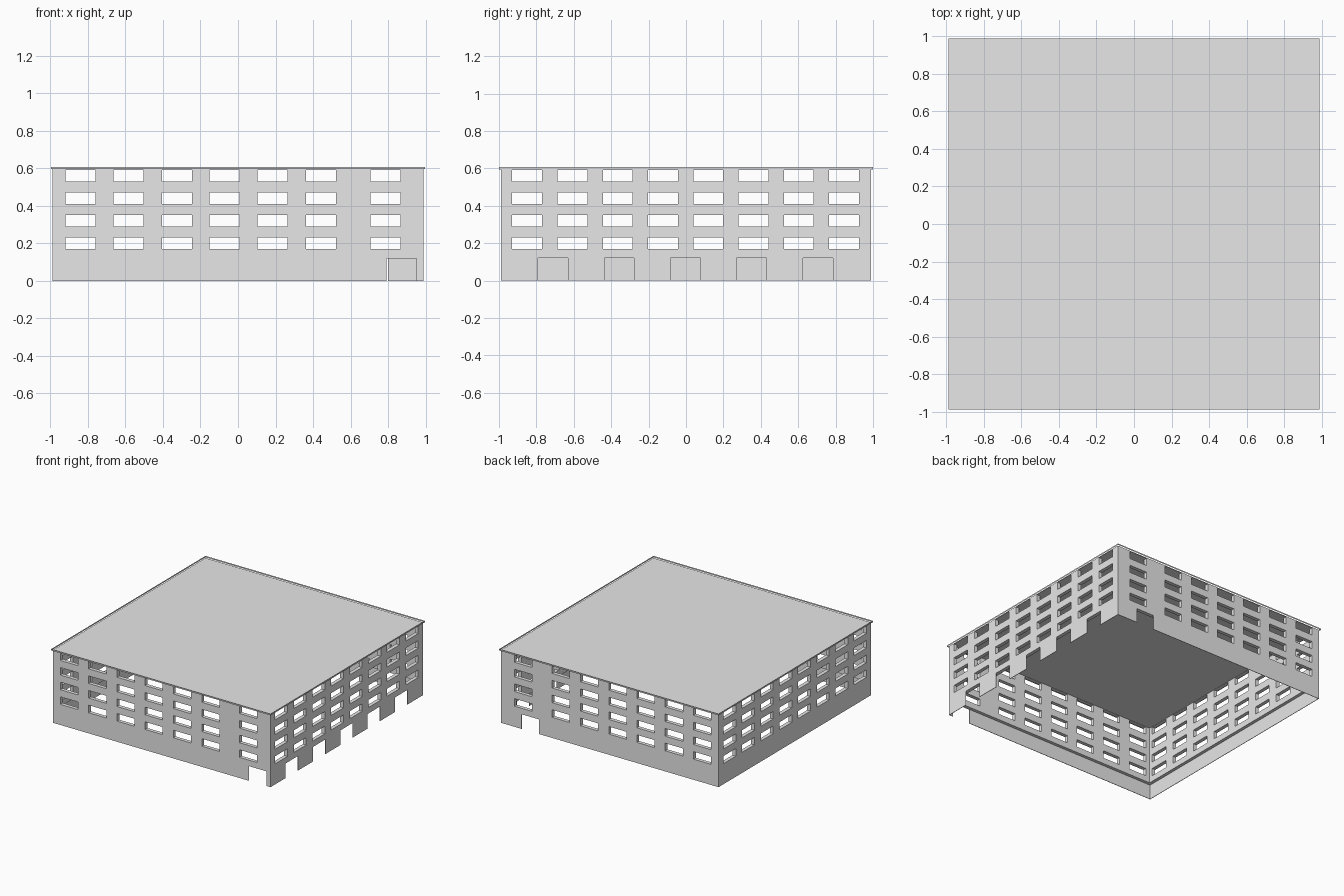
import bpy
import bmesh
from math import pi
from mathutils import Matrix

if "Cube" in bpy.data.objects:
    bpy.data.objects.remove(bpy.data.objects["Cube"])

# One plain grey for the whole building
grey = bpy.data.materials.new("concrete_grey")
grey.use_nodes = True
colour = (0.8, 0.8, 0.8, 1)
grey.diffuse_color = colour
grey.node_tree.nodes["Principled BSDF"].inputs["Base Color"].default_value = colour

HALF_X, HALF_Y = 0.987, 0.988      # outer wall faces
FLOOR, TOP = 0.12, 0.596           # top of ground storey, top of walls
THICK, THIN = 0.03, 0.004          # upper and ground wall thickness
OPENING = 0.16                     # width of every window and door


def finish(bm, name):
    bmesh.ops.recalc_face_normals(bm, faces=bm.faces)
    mesh = bpy.data.meshes.new(name)
    bm.to_mesh(mesh)
    bm.free()
    mesh.materials.append(grey)
    obj = bpy.data.objects.new(name, mesh)
    bpy.context.collection.objects.link(obj)
    return obj


def panel(name, side, half, dist, bottom, top, thick, centres, rows):
    """Wall panel with a grid of openings; its outer face is dist from the centre."""
    spans = [(c - OPENING / 2, c + OPENING / 2) for c in centres]
    us = sorted([-half, half] + [u for s in spans for u in s])
    vs = sorted({bottom, top} | {v for r in rows for v in r})
    bm = bmesh.new()
    for u0, u1 in zip(us, us[1:]):
        for v0, v1 in zip(vs, vs[1:]):
            if (u0, u1) in spans and (v0, v1) in rows:
                continue
            corners = ((u0, v0), (u1, v0), (u1, v1), (u0, v1))
            bm.faces.new([bm.verts.new((u, -dist, v)) for u, v in corners])
    bmesh.ops.remove_doubles(bm, verts=bm.verts, dist=1e-5)
    grown = bmesh.ops.extrude_face_region(bm, geom=bm.faces[:], use_keep_orig=True)
    moved = [g for g in grown["geom"] if isinstance(g, bmesh.types.BMVert)]
    bmesh.ops.translate(bm, verts=moved, vec=(0, thick, 0))
    bm.transform(Matrix.Rotation(side * pi / 2, 4, "Z"))
    finish(bm, name)


def box(name, x, y, bottom, top):
    bm = bmesh.new()
    bmesh.ops.create_cube(bm, size=1, matrix=Matrix.Translation((0, 0, (bottom + top) / 2))
                          @ Matrix.Diagonal((2 * x, 2 * y, top - bottom, 1)))
    return finish(bm, name)


# Openings, measured along the model's x or y axis
window_rows = [(0.169 + 0.12 * i, 0.231 + 0.12 * i) for i in range(4)]
front_windows = [-0.84, -0.583, -0.326, -0.072, 0.185, 0.443, 0.786]
side_windows = [-0.849 + 0.242 * i for i in range(8)]
side_doors = [-0.711 + 0.354 * i for i in range(5)]


def flip(values):
    return [-v for v in values]


# Each side: name, quarter turns, windows, doors
sides = [
    ("front", 0, front_windows, [0.87]),
    ("right", 1, side_windows, side_doors),
    ("back", 2, flip(front_windows), flip([0.72])),
    ("left", 3, flip(side_windows), []),
]

# Thin ground storey with door openings, thick upper storeys with windows
for name, turn, windows, doors in sides:
    across = turn % 2
    half, dist = (HALF_Y, HALF_X) if across else (HALF_X, HALF_Y)
    panel(name + "_ground_wall", turn, half - across * THIN, dist,
          0, FLOOR, THIN, doors, [(0, FLOOR)])
    panel(name + "_upper_wall", turn, half - across * THICK, dist,
          FLOOR, TOP, THICK, windows, window_rows)

# Roof slab
box("roof", HALF_X - 0.002, HALF_Y - 0.002, 0.593, 0.598)

# Raised rim around the roof edge: a frame made by insetting a plate
bm = bmesh.new()
plate = bm.faces.new([bm.verts.new((x, y, 0.595)) for x, y in
                      ((-0.995, -1), (0.995, -1), (0.995, 1), (-0.995, 1))])
bmesh.ops.inset_individual(bm, faces=[plate], thickness=0.018)
bmesh.ops.delete(bm, geom=[plate], context="FACES_ONLY")
grown = bmesh.ops.extrude_face_region(bm, geom=bm.faces[:], use_keep_orig=True)
bmesh.ops.translate(bm, vec=(0, 0, 0.012),
                    verts=[g for g in grown["geom"] if isinstance(g, bmesh.types.BMVert)])
finish(bm, "roof_rim")
